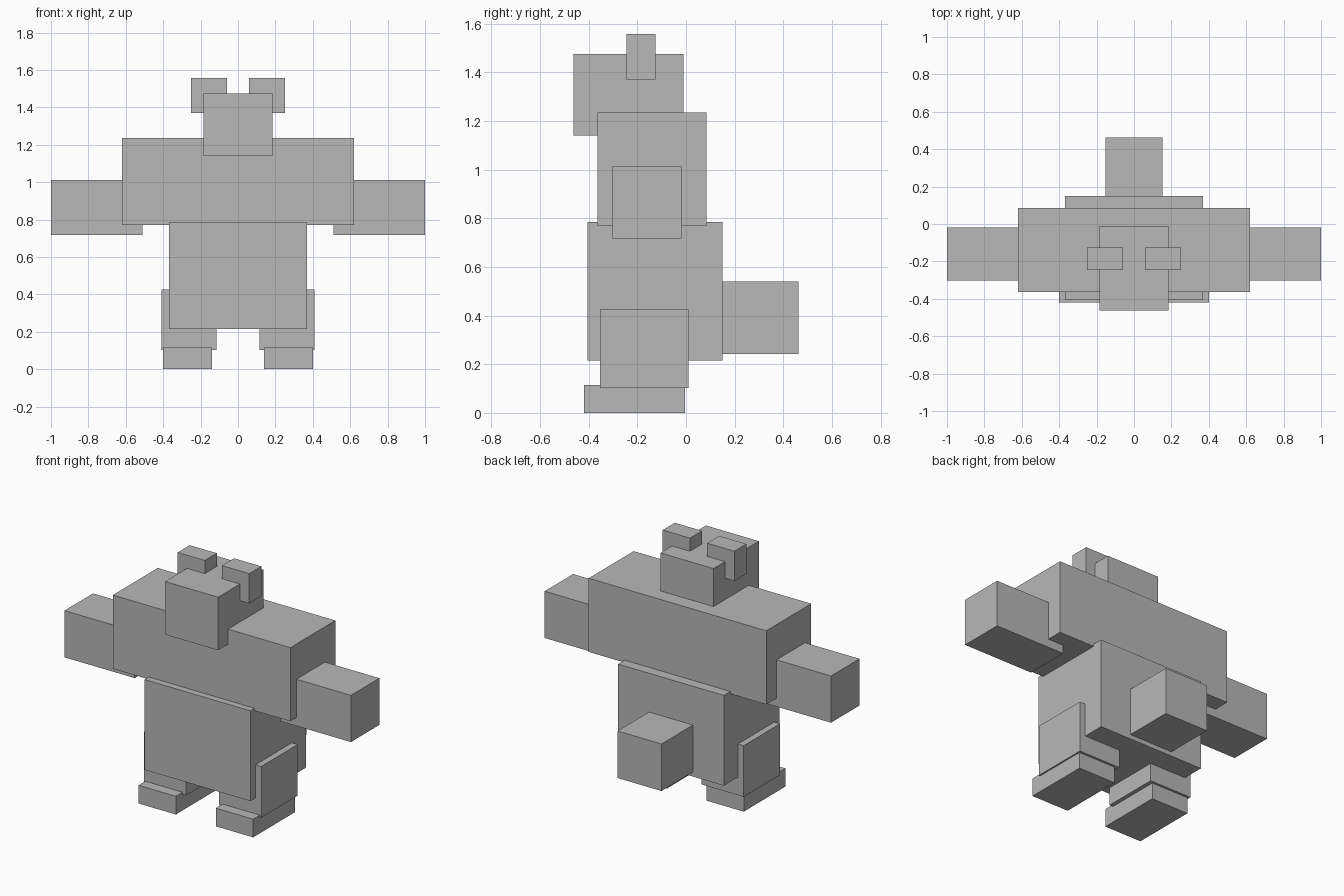
import bpy
import bmesh
from mathutils import Vector

cube = bpy.data.objects.get("Cube")
if cube:
    bpy.data.objects.remove(cube, do_unlink=True)

GREY = (0.48, 0.48, 0.48, 1.0)
grey = bpy.data.materials.new("plain_grey")
grey.use_nodes = True
grey.diffuse_color = GREY
grey.node_tree.nodes["Principled BSDF"].inputs["Base Color"].default_value = GREY


def box(name, x, y, z):
    """Flat-sided block spanning the given (low, high) ranges."""
    low, high = (Vector(corner) for corner in zip(x, y, z))
    bm = bmesh.new()
    bmesh.ops.create_cube(bm, size=1)
    bmesh.ops.scale(bm, vec=high - low, verts=bm.verts)
    mesh = bpy.data.meshes.new(name)
    bm.to_mesh(mesh)
    bm.free()
    mesh.materials.append(grey)
    obj = bpy.data.objects.new(name, mesh)
    obj.location = (low + high) / 2
    bpy.context.collection.objects.link(obj)


def pair(name, x, y, z):
    """Left block and its mirrored right twin."""
    box("left_" + name, x, y, z)
    box("right_" + name, (-x[1], -x[0]), y, z)


# Body along the centre line
box("belly", (-0.37, 0.37), (-0.405, 0.15), (0.215, 0.785))
box("chest", (-0.62, 0.62), (-0.363, 0.085), (0.77, 1.235))
box("head", (-0.185, 0.185), (-0.463, -0.01), (1.14, 1.475))
box("tail", (-0.153, 0.153), (0.14, 0.463), (0.243, 0.54))

# Ears and limbs
pair("ear", (0.06, 0.25), (-0.245, -0.125), (1.37, 1.558))
pair("arm", (0.51, 1.0), (-0.302, -0.018), (0.717, 1.012))
pair("leg", (0.115, 0.41), (-0.353, 0.01), (0.102, 0.425))
pair("foot", (0.14, 0.4), (-0.42, -0.005), (0.0, 0.115))
